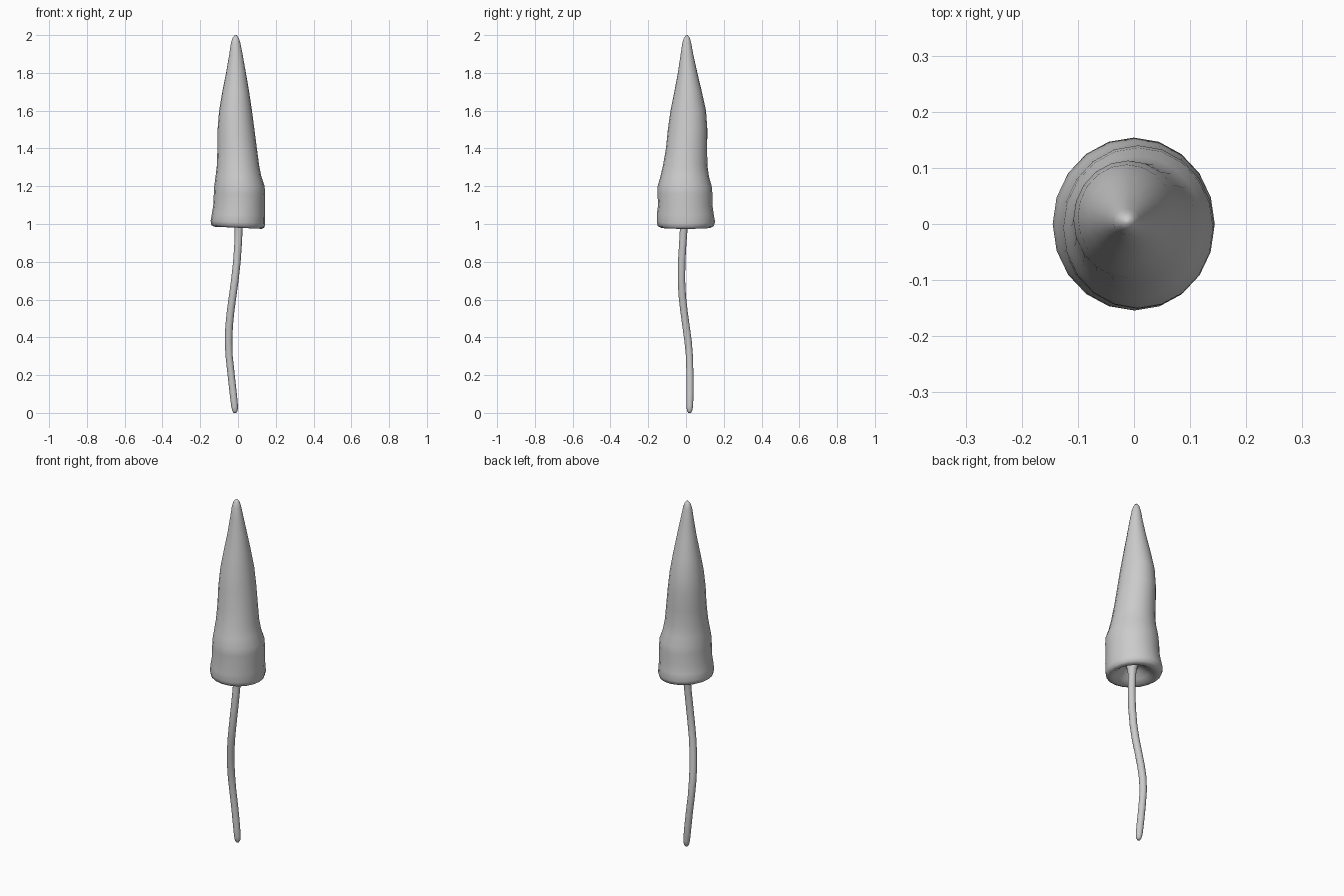
import bpy, bmesh
from math import cos, sin, pi


def loft(name, rings, sides, tilt=None):
    """Skin closed rings given as (z, x_min, x_max, y_min, y_max)."""
    bm = bmesh.new()
    loops = []
    for z, x0, x1, y0, y1 in rings:
        loop = []
        for i in range(sides):
            a = 2 * pi * i / sides
            x = (x0 + x1) / 2 + (x1 - x0) / 2 * cos(a)
            y = (y0 + y1) / 2 + (y1 - y0) / 2 * sin(a)
            loop.append(bm.verts.new((x, y, z + (tilt(x, z) if tilt else 0))))
        loops.append(loop)
    for a, b in zip(loops, loops[1:]):
        for i in range(sides):
            j = (i + 1) % sides
            bm.faces.new((a[i], a[j], b[j], b[i]))
    bm.faces.new(loops[0])
    bm.faces.new(loops[-1])
    bmesh.ops.recalc_face_normals(bm, faces=bm.faces)
    for f in bm.faces:
        f.smooth = True
    mesh = bpy.data.meshes.new(name)
    bm.to_mesh(mesh)
    bm.free()
    obj = bpy.data.objects.new(name, mesh)
    bpy.context.collection.objects.link(obj)
    return obj


# Tall conical cap: hollow underside, rounded rim, bell skirt, then the cone
cap = [
    (1.04, -0.025, 0.035, -0.04, 0.02),
    (1.03, -0.045, 0.055, -0.055, 0.04),
    (1.00, -0.080, 0.085, -0.085, 0.080),
    (0.982, -0.105, 0.108, -0.112, 0.110),
    (0.980, -0.125, 0.126, -0.132, 0.130),
    (0.988, -0.141, 0.140, -0.149, 0.146),
    (1.01, -0.145, 0.144, -0.154, 0.154),
    (1.05, -0.139, 0.143, -0.154, 0.147),
    (1.10, -0.131, 0.142, -0.148, 0.140),
    (1.16, -0.128, 0.143, -0.151, 0.140),
    (1.20, -0.126, 0.141, -0.150, 0.136),
    (1.25, -0.119, 0.124, -0.136, 0.122),
    (1.31, -0.112, 0.112, -0.122, 0.113),
    (1.40, -0.109, 0.100, -0.106, 0.112),
    (1.50, -0.108, 0.087, -0.096, 0.113),
    (1.60, -0.100, 0.074, -0.082, 0.106),
    (1.70, -0.083, 0.059, -0.062, 0.084),
    (1.80, -0.063, 0.042, -0.043, 0.060),
    (1.90, -0.046, 0.024, -0.028, 0.038),
    (1.96, -0.037, 0.012, -0.019, 0.027),
    (1.985, -0.029, 0.004, -0.011, 0.020),
    (2.00, -0.017, -0.007, 0.000, 0.009),
]
loft("cap", cap, 20, lambda x, z: -0.045 * x if z < 1.03 else 0)

# Thin wavy stem, rounded at the foot and flared inside the cap: z, x, y, radius
stem = [
    (0.000, -0.016, 0.019, 0.007), (0.010, -0.016, 0.019, 0.014),
    (0.035, -0.018, 0.020, 0.018), (0.10, -0.025, 0.021, 0.019),
    (0.20, -0.036, 0.021, 0.019), (0.30, -0.047, 0.018, 0.019),
    (0.38, -0.050, 0.011, 0.020), (0.46, -0.047, 0.000, 0.020),
    (0.54, -0.039, -0.011, 0.020), (0.62, -0.028, -0.020, 0.020),
    (0.70, -0.017, -0.024, 0.020), (0.80, -0.006, -0.023, 0.020),
    (0.90, 0.001, -0.017, 0.020), (0.99, 0.004, -0.011, 0.021),
    (1.02, 0.005, -0.010, 0.026), (1.05, 0.005, -0.010, 0.034),
]
loft("stem", [(z, x - r, x + r, y - r, y + r) for z, x, y, r in stem], 14)
